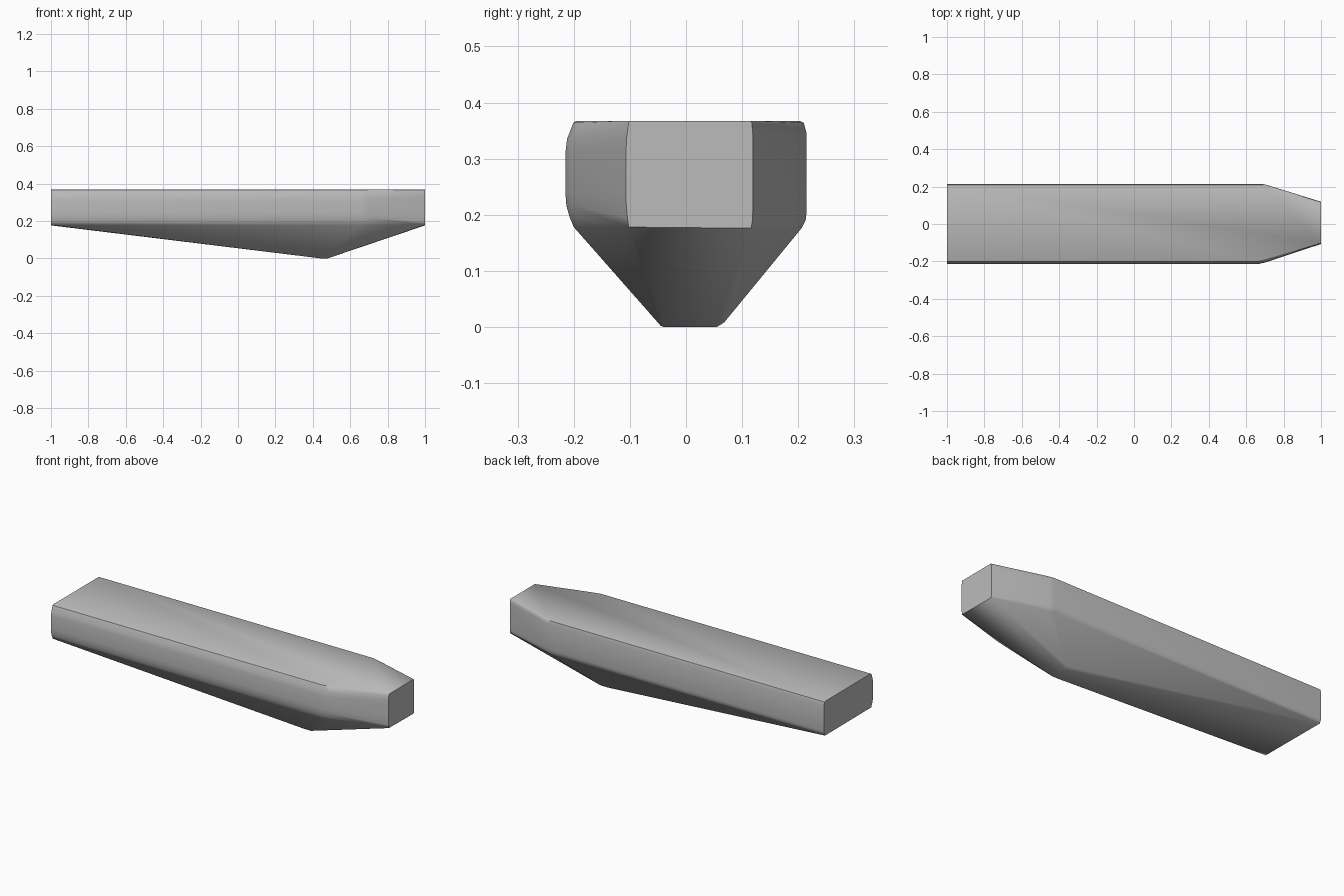
import bpy
import bmesh
import math

cube = bpy.data.objects.get("Cube")
if cube:
    bpy.data.objects.remove(cube, do_unlink=True)

grey = bpy.data.materials.new("plain grey")
grey.use_nodes = True
colour = (0.5, 0.5, 0.5, 1)
grey.diffuse_color = colour
grey.node_tree.nodes["Principled BSDF"].inputs["Base Color"].default_value = colour

# Bowed side profiles: (share of the inward curve, height)
FRONT_SIDE = [(1, 0.178), (0.5, 0.196), (0.12, 0.216), (0, 0.24),
              (0, 0.31), (0.2, 0.335), (0.95, 0.364), (1.3, 0.367)]
BACK_SIDE = [(0.6, 0.176), (0.12, 0.19), (0, 0.205),
             (0, 0.345), (0.35, 0.364), (0.8, 0.367)]


def section(bm, x_front, x_back, y_front, y_back, curve):
    """Place one cross-section of the hull."""
    for share, z in FRONT_SIDE:
        bm.verts.new((x_front, y_front + share * curve, z))
    for share, z in BACK_SIDE:
        bm.verts.new((x_back, y_back - share * curve, z))


bm = bmesh.new()
# Stern, rounded shoulder and nose
section(bm, -1, -1, -0.215, 0.215, 0.015)
section(bm, 0.66, 0.68, -0.215, 0.215, 0.015)
section(bm, 0.70, 0.71, -0.206, 0.209, 0.015)
section(bm, 1, 1, -0.107, 0.119, 0.005)
# Small flat keel at the deepest point
for x in (0.44, 0.48):
    for y, z in ((-0.045, 0.002), (-0.04, 0), (0.055, 0), (0.068, 0.008)):
        bm.verts.new((x, y, z))

# Stretch the skin over the sections
hull = bmesh.ops.convex_hull(bm, input=bm.verts[:])
loose = [v for v in bm.verts if not v.link_faces]
bmesh.ops.delete(bm, geom=loose, context="VERTS")
bmesh.ops.dissolve_limit(bm, angle_limit=math.radians(0.5),
                         verts=bm.verts[:], edges=bm.edges[:])
bmesh.ops.recalc_face_normals(bm, faces=bm.faces[:])

mesh = bpy.data.meshes.new("hull")
bm.to_mesh(mesh)
bm.free()
mesh.materials.append(grey)
body = bpy.data.objects.new("hull", mesh)
bpy.context.collection.objects.link(body)

bpy.ops.object.select_all(action="DESELECT")
body.select_set(True)
bpy.context.view_layer.objects.active = body
bpy.ops.object.shade_smooth_by_angle(angle=math.radians(35))
